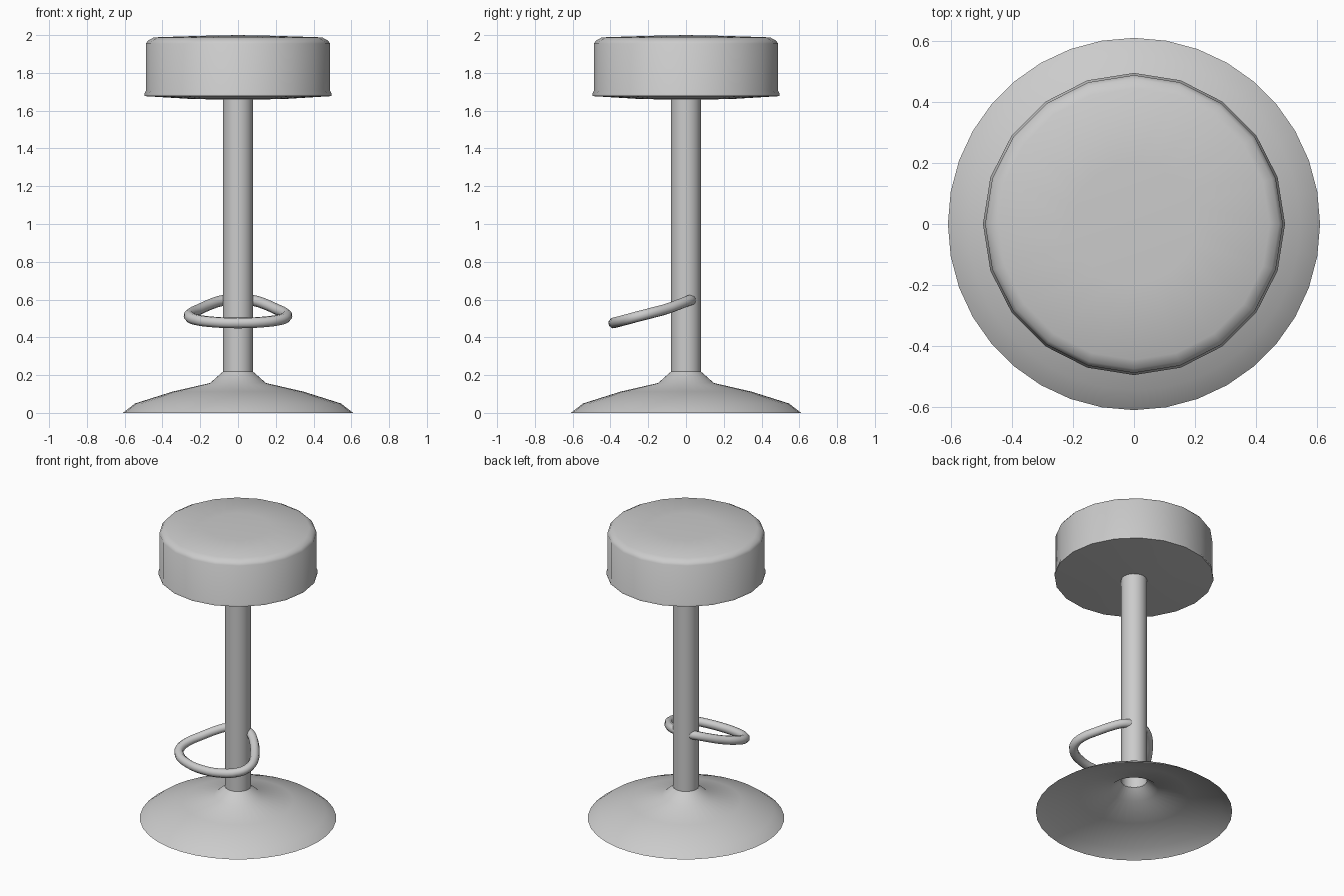
import bpy, math

if "Cube" in bpy.data.objects:
    bpy.data.objects.remove(bpy.data.objects["Cube"])


def lathe(name, profile, segments, smooth_angle):
    """Revolve (radius, z) points around z; radius 0 becomes a single pole vertex."""
    verts, rings, faces = [], [], []
    for r, z in profile:
        start = len(verts)
        if r == 0:
            verts.append((0, 0, z))
            rings.append([start] * segments)
        else:
            for i in range(segments):
                a = 2 * math.pi * i / segments
                verts.append((r * math.cos(a), r * math.sin(a), z))
            rings.append(list(range(start, start + segments)))
    for low, high in zip(rings, rings[1:]):
        for i in range(segments):
            j = (i + 1) % segments
            loop = [low[i], low[j], high[j], high[i]]
            faces.append(list(dict.fromkeys(loop)))
    mesh = bpy.data.meshes.new(name)
    mesh.from_pydata(verts, [], faces)
    obj = bpy.data.objects.new(name, mesh)
    bpy.context.collection.objects.link(obj)
    smooth(obj, smooth_angle)
    return obj


def smooth(obj, angle):
    bpy.ops.object.select_all(action='DESELECT')
    obj.select_set(True)
    bpy.context.view_layer.objects.active = obj
    bpy.ops.object.shade_smooth_by_angle(angle=math.radians(angle))


# Flared base, an open shell underneath
lathe("base", [(0.61, 0), (0.545, 0.05), (0.345, 0.113), (0.148, 0.158),
               (0.08, 0.218)], 36, 50)

# Hollow column
lathe("column", [(0.08, 0.218), (0.08, 1.665)], 24, 50)

# Round cushion with bevelled top edge and a small lower lip
lathe("seat", [(0, 1.657), (0.25, 1.662), (0.495, 1.677), (0.495, 1.69),
               (0.488, 1.705), (0.488, 1.955), (0.475, 1.972), (0.445, 1.988),
               (0.2, 1.996), (0, 2.0)], 20, 60)

# Looped footrest: half path mirrored across x
half = [(0.04, 0.03, 0.597), (0.085, 0.015, 0.594), (0.145, -0.035, 0.575),
        (0.205, -0.11, 0.548), (0.25, -0.19, 0.527), (0.257, -0.26, 0.509),
        (0.225, -0.315, 0.494), (0.13, -0.365, 0.481)]
path = half + [(0, -0.383, 0.476)] + [(-x, y, z) for x, y, z in reversed(half)]
curve = bpy.data.curves.new("footrest", 'CURVE')
curve.dimensions = '3D'
curve.bevel_depth = 0.029
curve.bevel_resolution = 2
curve.use_fill_caps = True
spline = curve.splines.new('BEZIER')
spline.resolution_u = 3
spline.bezier_points.add(len(path) - 1)
for point, co in zip(spline.bezier_points, path):
    point.co = co
    point.handle_left_type = point.handle_right_type = 'AUTO'
footrest = bpy.data.objects.new("footrest", curve)
bpy.context.collection.objects.link(footrest)
bpy.ops.object.select_all(action='DESELECT')
footrest.select_set(True)
bpy.context.view_layer.objects.active = footrest
bpy.ops.object.convert(target='MESH')
smooth(bpy.context.view_layer.objects.active, 50)
